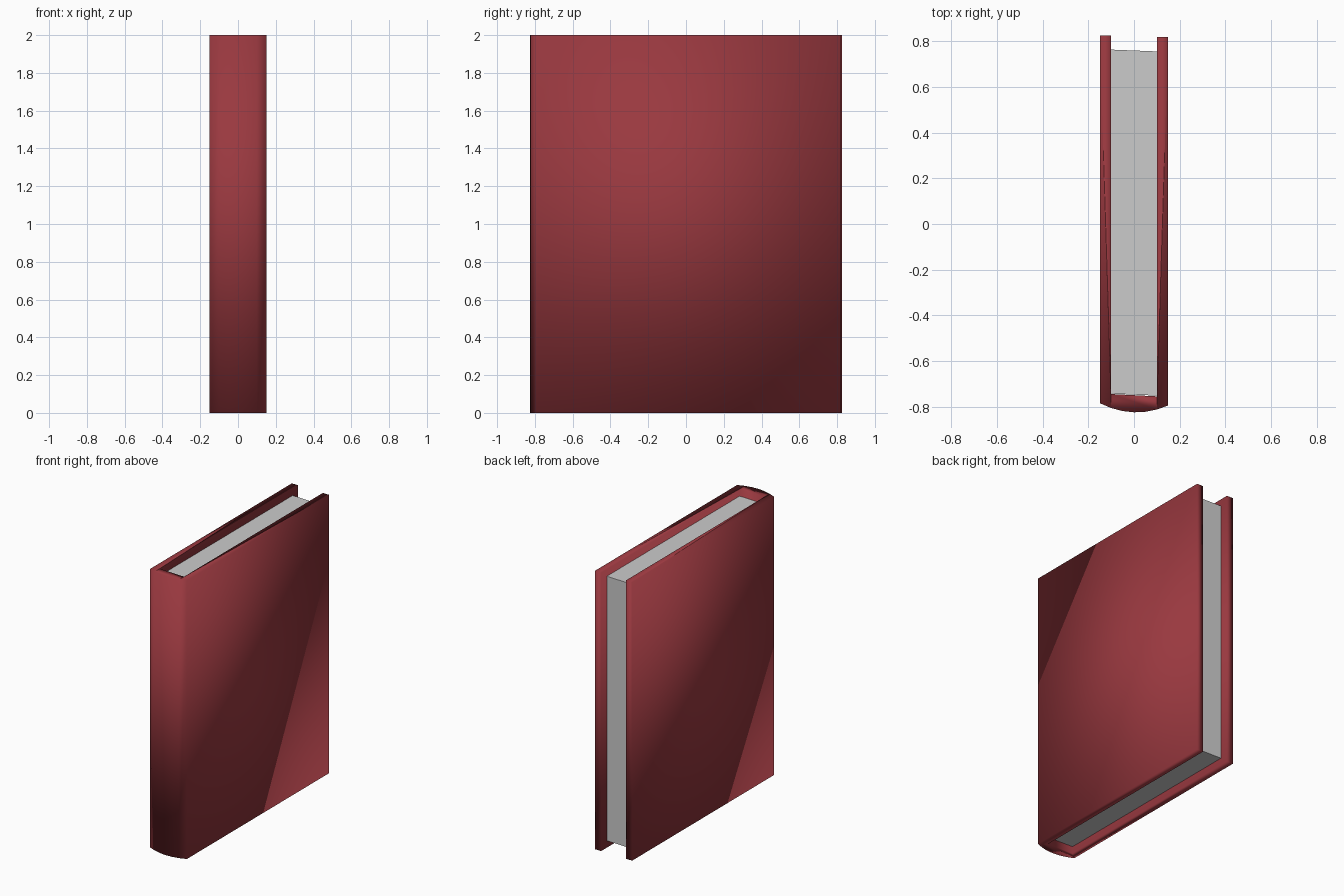
import bpy

if "Cube" in bpy.data.objects:
    bpy.data.objects.remove(bpy.data.objects["Cube"])


def extrude_profile(name, profile, z0, z1):
    """Extrude a counter-clockwise XY outline vertically into a closed solid."""
    n = len(profile)
    verts = [(x, y, z) for z in (z0, z1) for x, y in profile]
    faces = [(i, (i + 1) % n, n + (i + 1) % n, n + i) for i in range(n)]
    faces += [tuple(reversed(range(n))), tuple(range(n, 2 * n))]
    mesh = bpy.data.meshes.new(name)
    mesh.from_pydata(verts, [], faces)
    mesh.update()
    obj = bpy.data.objects.new(name, mesh)
    bpy.context.collection.objects.link(obj)
    return obj


# Cover: two boards joined by a rounded spine, softly shaded all over
SPINE_STEPS = 6
spine = []
for i in range(SPINE_STEPS + 1):
    t = -1 + 2 * i / SPINE_STEPS
    spine.append((0.15 * t, -0.825 + 0.035 * t * t - 0.005 * t))
boards = [(0.15, 0.82), (0.10, 0.82), (0.10, -0.755),
          (-0.10, -0.745), (-0.10, 0.825), (-0.15, 0.825)]
cover = extrude_profile("cover", spine + boards, 0.0, 2.0)
cover.data.shade_smooth()
red = bpy.data.materials.new("red_cover")
red.diffuse_color = (0.32, 0.04, 0.05, 1)
red.use_nodes = True
red.node_tree.nodes["Principled BSDF"].inputs["Base Color"].default_value = red.diffuse_color
cover.data.materials.append(red)

# Page block: slightly skewed, inset from the cover edges
pages = extrude_profile("pages", [(-0.101, -0.743), (0.101, -0.752),
                                  (0.101, 0.756), (-0.101, 0.764)], 0.05, 1.95)
